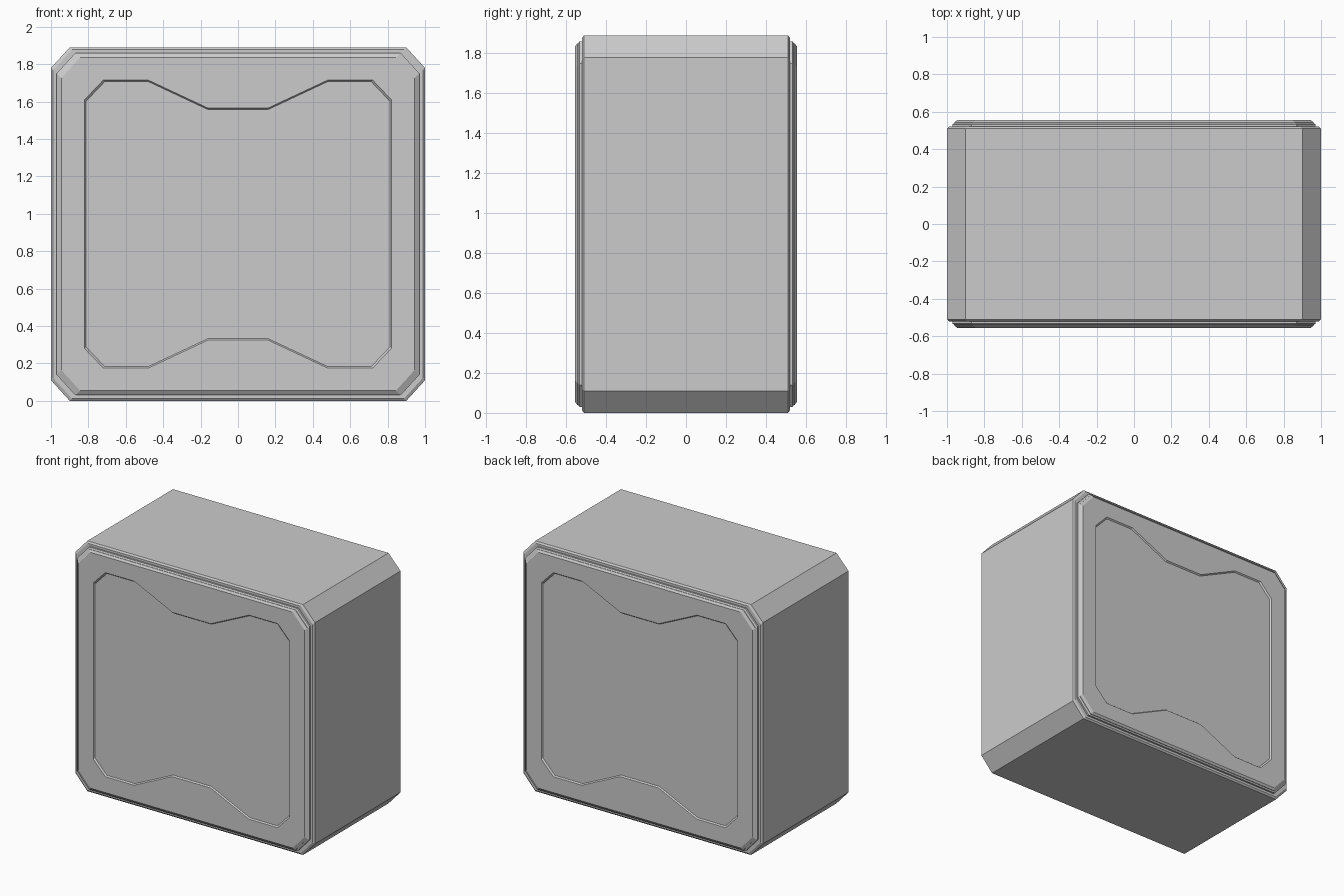
import bpy, bmesh

if "Cube" in bpy.data.objects:
    bpy.data.objects.remove(bpy.data.objects["Cube"])

CZ = 0.945  # mid height


def octagon(hw, hh, cx=0.10, cz=0.11):
    """Chamfered rectangle in x/z, counter-clockwise from lower right."""
    q = [(hw, -hh + cz), (hw, hh - cz), (hw - cx, hh), (-hw + cx, hh)]
    return q + [(-x, -z) for x, z in q]


def notched(d):
    """Recess outline with a dip in the top and bottom edges, inset by d."""
    o = octagon(0.82 - d, 0.77 - d, 0.10, 0.105)
    hh, dip = 0.77 - d, 0.62 - d
    notch = [(0.48, hh), (0.16, dip), (-0.16, dip), (-0.48, hh)]
    return o[:3] + notch + o[3:7] + [(-x, -z) for x, z in notch] + o[7:]


def ring(bm, pts, y):
    return [bm.verts.new((x, y, z + CZ)) for x, z in pts]


def skin(bm, a, b):
    n = len(a)
    for i in range(n):
        j = (i + 1) % n
        bm.faces.new((a[i], a[j], b[j], b[i]))


def finish(bm, name):
    bmesh.ops.recalc_face_normals(bm, faces=bm.faces[:])
    me = bpy.data.meshes.new(name)
    bm.to_mesh(me)
    bm.free()
    ob = bpy.data.objects.new(name, me)
    bpy.context.collection.objects.link(ob)
    return ob


def stack(bm, steps):
    rings = [ring(bm, octagon(1 - d, CZ - d), y) for d, y in steps]
    for a, b in zip(rings, rings[1:]):
        skin(bm, a, b)
    return rings


# Main chamfered block with slightly eased front and back edges
bm = bmesh.new()
r = stack(bm, [(0.012, -0.52), (0, -0.51), (0, 0.51), (0.012, 0.52)])
bm.faces.new(r[0])
bm.faces.new(r[-1])
finish(bm, "main_block")

# Stepped cover panels with a shallow notched recess, front and back
for name, s in (("front_panel", -1), ("back_panel", 1)):
    bm = bmesh.new()
    r = stack(bm, [(0.03, s * 0.52), (0.03, s * 0.533), (0.04, s * 0.54),
                   (0.04, s * 0.544), (0.055, s * 0.555)])
    bm.faces.new(r[0])
    o = r[-1]
    p = ring(bm, notched(0), s * 0.555)
    floor = ring(bm, notched(0.008), s * 0.545)
    # flat border between the outer edge and the recess outline
    idx = [0, 1, 2, 7, 8, 9, 10, 15]
    for k in range(8):
        m = (k + 1) % 8
        a, b = idx[k], idx[m]
        inner = p[a:b + 1] if b > a else [p[a], p[b]]
        bm.faces.new([o[k], o[m]] + inner[::-1])
    # recess wall and floor
    skin(bm, p, floor)
    bm.faces.new(floor)
    finish(bm, name)
